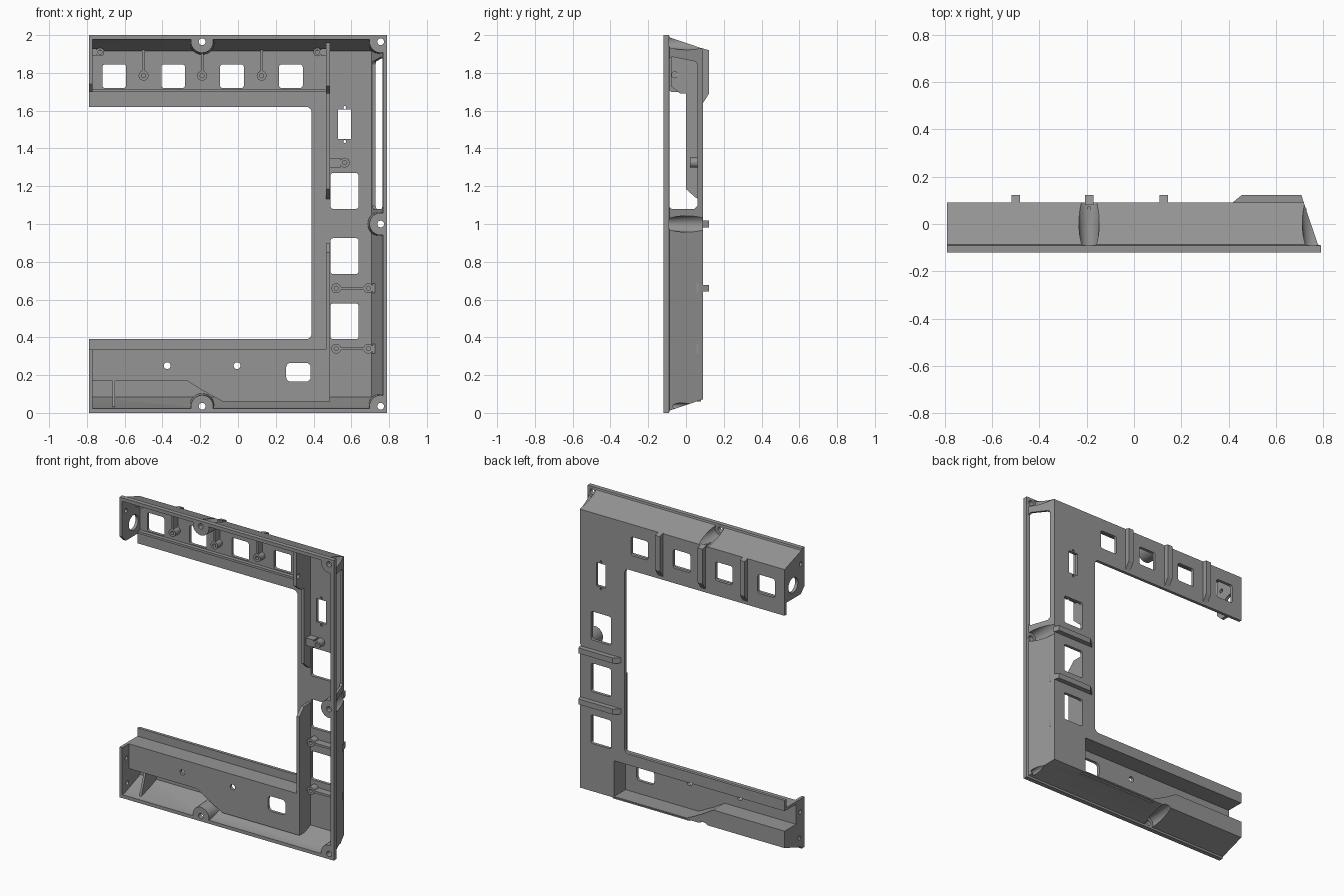
import bpy, bmesh, math
from mathutils import Matrix, Vector

if "Cube" in bpy.data.objects:
    bpy.data.objects.remove(bpy.data.objects["Cube"])

grey = bpy.data.materials.new("mid grey")
grey.diffuse_color = (0.3, 0.3, 0.3, 1)
grey.use_nodes = True
grey.node_tree.nodes["Principled BSDF"].inputs["Base Color"].default_value = grey.diffuse_color


def finish(name, bm):
    bmesh.ops.recalc_face_normals(bm, faces=bm.faces)
    me = bpy.data.meshes.new(name)
    bm.to_mesh(me)
    bm.free()
    me.materials.append(grey)
    ob = bpy.data.objects.new(name, me)
    bpy.context.collection.objects.link(ob)
    return ob


def loft(name, rings):
    bm = bmesh.new()
    rows = [[bm.verts.new(p) for p in r] for r in rings]
    n = len(rows[0])
    for a, b in zip(rows, rows[1:]):
        for i in range(n):
            j = (i + 1) % n
            bm.faces.new((a[i], a[j], b[j], b[i]))
    bm.faces.new(rows[0])
    bm.faces.new(rows[-1])
    return finish(name, bm)


def prism_y(name, pts, y0, y1):
    return loft(name, [[(x, y, z) for x, z in pts] for y in (y0, y1)])


def prism_x(name, pts, x0, x1):
    return loft(name, [[(x, y, z) for y, z in pts] for x in (x0, x1)])


def rect(a0, a1, b0, b1, r=0.0):
    if r == 0:
        return [(a0, b0), (a1, b0), (a1, b1), (a0, b1)]
    pts = []
    corners = ((a1 - r, b1 - r), (a0 + r, b1 - r), (a0 + r, b0 + r), (a1 - r, b0 + r))
    for k, (ca, cb) in enumerate(corners):
        for s in range(5):
            t = math.pi / 2 * (k + s / 4)
            pts.append((ca + r * math.cos(t), cb + r * math.sin(t)))
    return pts


def circle(x, z, r, n=24):
    return [(x + r * math.cos(2 * math.pi * i / n), z + r * math.sin(2 * math.pi * i / n)) for i in range(n)]


def cone_y(name, x, z, r0, r1, y0, y1):
    return loft(name, [[(a, y, b) for a, b in circle(x, z, r)] for r, y in ((r0, y0), (r1, y1))])


def boolean(target, tool, op='DIFFERENCE'):
    m = target.modifiers.new("b", 'BOOLEAN')
    m.operation, m.object, m.solver = op, tool, 'EXACT'
    dg = bpy.context.evaluated_depsgraph_get()
    me = bpy.data.meshes.new_from_object(target.evaluated_get(dg))
    target.modifiers.clear()
    target.data = me
    bpy.data.objects.remove(tool)


def shell(name, left, t, levels):
    # rectangle rings whose top, bottom and right edges draw in with depth
    return loft(name, [[(x, y, z) for x, z in rect(left, 0.79 - d - t, d + t, 2 - d - t)] for y, d in levels])


# tapered housing, hollow from the front, with screw bumps left in the cavity
frame = shell("frame", -0.79, 0, [(-0.12, 0), (-0.09, 0), (-0.087, 0.012), (0.09, 0.072)])
cavity = shell("cavity", -0.77, 0.02, [(-0.15, 0), (-0.09, 0.005), (0.07, 0.064)])
screws = [(-0.19, 1.965), (-0.19, 0.035), (0.755, 1.0), (0.755, 1.965), (0.755, 0.035)]
for x, z in screws:
    boolean(cavity, cone_y("bump", x, z, 0.055, 0.075, -0.2, 0.2))
boolean(frame, cavity)
for x, z in screws:
    boolean(frame, cone_y("groove", x, z, 0.038, 0.056, -0.09, 0.2))
    boolean(frame, prism_y("screw_hole", circle(x, z, 0.018, 16), -0.3, 0.2))

# large opening, and end caps trimmed back to the flange
boolean(frame, prism_y("opening", rect(-1.2, 0.39, 0.39, 1.62, 0.03), -0.3, 0.3))
trim = [(-0.3, 0.335), (0.07, 0.335), (0.07, 1.70), (-0.08, 1.70), (-0.12, 1.74), (-0.3, 1.74)]
boolean(frame, prism_x("trim", trim, -1, -0.765))

# lower arm: plate stepped forward with a recess behind it
step = [(-0.785, 0.335), (0.487, 0.335), (0.487, 0.06), (-0.08, 0.06), (-0.19, 0.12), (-0.27, 0.17), (-0.785, 0.17)]
boolean(frame, prism_y("step", step, -0.05, 0.08), 'UNION')
recess = [(-0.9, 0.318), (0.467, 0.318), (0.467, 0.08), (-0.07, 0.08), (-0.18, 0.135), (-0.265, 0.185), (-0.9, 0.185)]
boolean(frame, prism_y("recess", recess, -0.03, 0.3))
boolean(frame, prism_y("port", rect(0.255, 0.385, 0.165, 0.265, 0.025), -0.1, 0.0))
for x in (-0.375, -0.005):
    boolean(frame, prism_y("hole", circle(x, 0.25, 0.018, 16), -0.1, 0.0))

# windows in the back plate
for x in (-0.655, -0.343, -0.032, 0.28):
    boolean(frame, prism_y("window", rect(x - 0.063, x + 0.063, 1.72, 1.845, 0.014), 0.03, 0.2))
for z in (0.485, 0.83, 1.175):
    boolean(frame, prism_y("window", rect(0.49, 0.638, z - 0.095, z + 0.095, 0.014), 0.03, 0.2))
boolean(frame, prism_y("switch", rect(0.53, 0.598, 1.45, 1.605), 0.03, 0.2))
for z in (1.437, 1.617):
    boolean(frame, prism_y("pin", circle(0.565, z, 0.008, 10), 0.03, 0.2))

# long slot in the right wall, round holes in the end caps
slot = [(-0.088, 1.09), (-0.075, 1.08), (0.045, 1.08), (0.06, 1.095), (0.06, 1.845), (0.05, 1.86), (-0.075, 1.885), (-0.088, 1.875)]
boolean(frame, prism_x("slot", slot, 0.66, 0.9))
boolean(frame, prism_x("cable_hole", circle(0.0, 1.79, 0.05), -1, -0.75))
for y, z in ((-0.065, 0.08), (-0.075, 0.25), (-0.08, 1.9)):
    boolean(frame, prism_x("cap_hole", circle(y, z, 0.014, 12), -1, -0.75))

# inner walls around the opening
upper = [(0.075, 1.13), (0.05, 1.14), (0.0, 1.185), (0.0, 1.69), (0.075, 1.69)]
prism_x("upper_inner_wall", upper, 0.467, 0.487)
divider = prism_x("top_divider", [(0.075, 1.69), (-0.03, 1.69), (-0.08, 1.73), (-0.08, 1.96), (0.075, 1.925)], 0.467, 0.487)
boolean(divider, prism_x("wire_hole", circle(-0.06, 1.79, 0.016, 12), 0.4, 0.6))
lower = [(0.075, 0.33), (-0.05, 0.33), (-0.05, 0.85), (0.0, 0.9), (0.075, 0.9)]
prism_x("lower_inner_wall", lower, 0.467, 0.487)
prism_y("top_inner_wall", rect(-0.785, 0.487, 1.70, 1.715), 0.045, 0.075)
prism_x("floor_rib", [(-0.04, 0.175), (-0.09, 0.03), (0.07, 0.08), (0.07, 0.175)], -0.665, -0.65)


# hollow screw bosses joined by thin ribs
def boss(name, x, z, r=0.026):
    ob = prism_y(name, circle(x, z, r), 0.02, 0.075)
    boolean(ob, prism_y("bore", circle(x, z, 0.011, 12), 0.0, 0.06))


for x in (-0.5, -0.19, 0.125):
    boss("top_boss", x, 1.785)
    prism_y("boss_rib", rect(x - 0.007, x + 0.007, 1.808, 1.925), 0.02, 0.075)
    # raised rib on the back of the top arm
    prism_x("back_rib", [(0.08, 1.64), (0.09, 1.64), (0.122, 1.69), (0.122, 1.92), (0.08, 1.932)], x - 0.018, x + 0.018)
for x, s in ((-0.73, -1), (0.42, 1)):
    boss("corner_boss", x, 1.91, 0.022)
    prism_y("corner_tab", rect(*sorted((x + s * 0.02, x + s * 0.05)), 1.89, 1.93), 0.02, 0.075)
for z in (0.66, 0.34):
    for x in (0.52, 0.69):
        boss("side_boss", x, z)
    prism_y("side_rib", rect(0.544, 0.666, z - 0.007, z + 0.007), 0.02, 0.075)
    prism_y("side_tab", rect(0.712, 0.73, z - 0.025, z + 0.025), 0.02, 0.065)
boss("switch_boss", 0.565, 1.325)
prism_y("switch_tab", rect(0.485, 0.543, 1.3, 1.35), 0.02, 0.075)

# raised ribs on the back of the right arm
for z in (1.0, 0.66):
    loft("side_back_rib", [[(0.41, 0.085, h), (0.455, 0.122, h), (0.708, 0.122, h), (0.72, 0.085, h)] for h in (z - 0.018, z + 0.018)])

# keep edges crisp while rounding the curved walls
for ob in bpy.context.scene.objects:
    ob.select_set(True)
    bpy.context.view_layer.objects.active = ob
bpy.ops.object.shade_smooth_by_angle(angle=math.radians(30))
